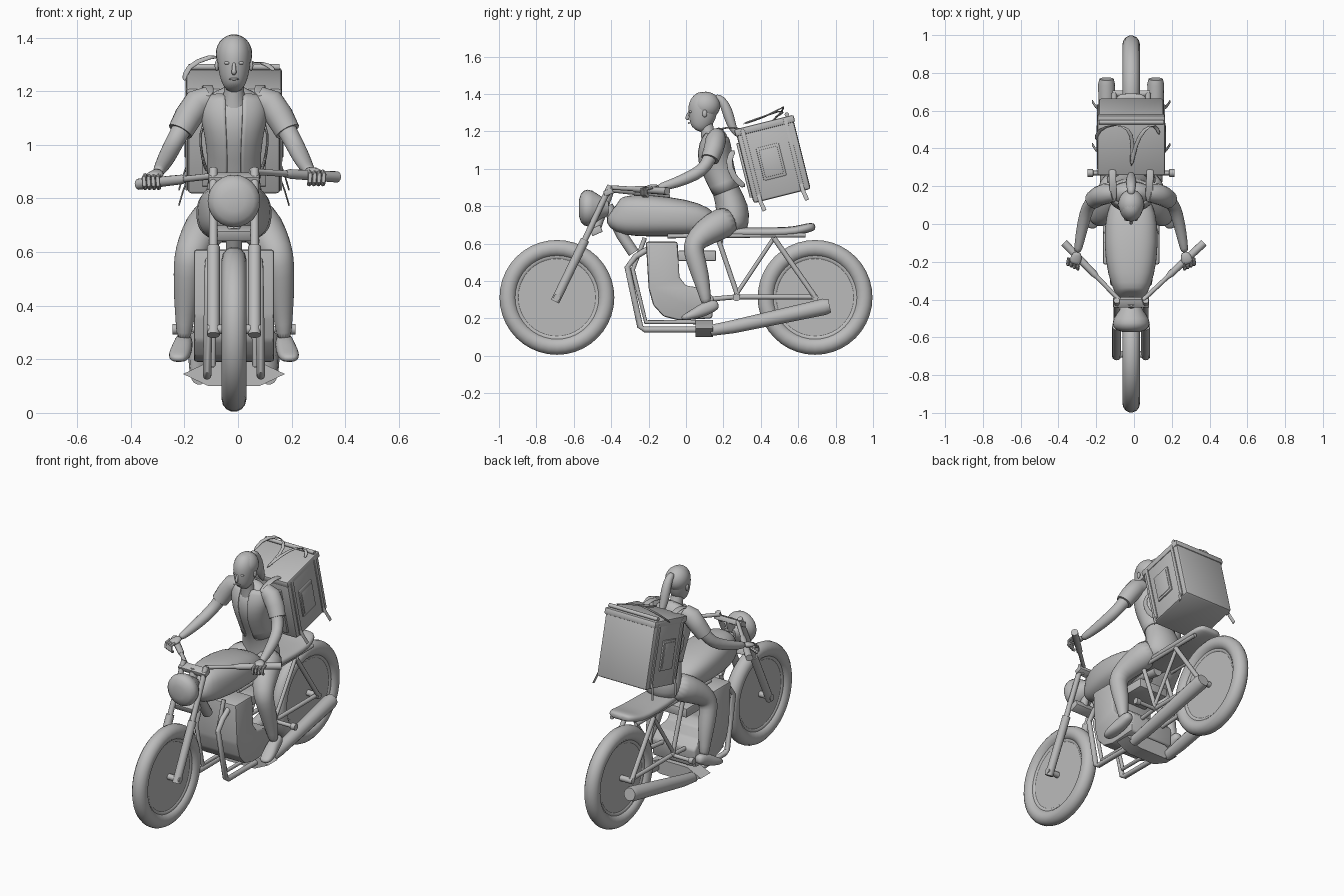
import bpy, bmesh, math
from mathutils import Vector, Matrix

CX = -0.015  # the bike's centre line sits slightly left of the bounding-box centre
grey = bpy.data.materials.new("plain grey")
grey.diffuse_color = (0.5, 0.5, 0.5, 1)


def finish(name, bm, sub=0, angle=40):
    me = bpy.data.meshes.new(name)
    bmesh.ops.recalc_face_normals(bm, faces=bm.faces)
    bm.to_mesh(me)
    bm.free()
    me.materials.append(grey)
    me.shade_smooth()
    if not sub:
        me.set_sharp_from_angle(angle=math.radians(angle))
    ob = bpy.data.objects.new(name, me)
    ob.location.x = CX
    bpy.context.collection.objects.link(ob)
    if sub:
        ob.modifiers.new("smooth", 'SUBSURF').levels = sub
        ob.modifiers["smooth"].render_levels = sub
    return ob


def sweep(pts, radii, n=12, power=2):
    """Rings of varying (side, depth) radius along a path."""
    pts = [Vector(p) for p in pts]
    if not isinstance(radii, list):
        radii = [radii] * len(pts)
    chord = pts[-1] - pts[0]
    ref = Vector((0, 0, 1)) if abs(chord.normalized().x) > 0.8 else Vector((1, 0, 0))
    bm, rings = bmesh.new(), []
    for i, p in enumerate(pts):
        a, b = pts[max(i - 1, 0)], pts[min(i + 1, len(pts) - 1)]
        t = (b - a).normalized()
        u = (ref - t * ref.dot(t)).normalized()
        v = t.cross(u)
        r = radii[i] if isinstance(radii[i], tuple) else (radii[i], radii[i])
        ring = []
        for k in range(n):
            c, s = math.cos(2 * math.pi * k / n), math.sin(2 * math.pi * k / n)
            c = math.copysign(abs(c) ** (2 / power), c)
            s = math.copysign(abs(s) ** (2 / power), s)
            ring.append(bm.verts.new(p + u * r[0] * c + v * r[1] * s))
        rings.append(ring)
    for A, B in zip(rings, rings[1:]):
        for k in range(n):
            bm.faces.new((A[k], A[(k + 1) % n], B[(k + 1) % n], B[k]))
    bm.faces.new(rings[0])
    bm.faces.new(rings[-1])
    return bm


def tube(name, pts, radii, n=12, power=2, sub=0):
    return finish(name, sweep(pts, radii, n, power), sub)


def box(name, loc, size, tilt=0, bevel=0.004):
    bm = bmesh.new()
    bmesh.ops.create_cube(bm, size=1)
    bm.transform(Matrix.Translation(loc) @ Matrix.Rotation(tilt, 4, 'X') @ Matrix.Diagonal((*size, 1)))
    bmesh.ops.bevel(bm, geom=bm.edges[:], offset=bevel, segments=2, affect='EDGES', profile=0.5)
    return finish(name, bm)


def ball(name, loc, size):
    bm = bmesh.new()
    bmesh.ops.create_uvsphere(bm, u_segments=24, v_segments=14, radius=1)
    bm.transform(Matrix.Translation(loc) @ Matrix.Diagonal((*size, 1)))
    return finish(name, bm, 0, 180)


def prism(name, profile, half, bevel):
    """Side profile (y, z) extruded across x."""
    bm = bmesh.new()
    f = bm.faces.new([bm.verts.new((-half, y, z)) for y, z in profile])
    new = bmesh.ops.extrude_face_region(bm, geom=[f])["geom"]
    bmesh.ops.translate(bm, vec=(2 * half, 0, 0), verts=[g for g in new if isinstance(g, bmesh.types.BMVert)])
    bmesh.ops.bevel(bm, geom=bm.edges[:], offset=bevel, segments=2, affect='EDGES', profile=0.5)
    return finish(name, bm)


def ring(name, loc, major, minor):
    bm = bmesh.new()
    loop = [bm.verts.new((minor * math.cos(a), major + minor * math.sin(a), 0))
            for a in (2 * math.pi * k / 14 for k in range(14))]
    edges = [bm.edges.new((loop[k], loop[(k + 1) % 14])) for k in range(14)]
    bmesh.ops.spin(bm, geom=loop + edges, cent=(0, 0, 0), axis=(1, 0, 0), angle=2 * math.pi, steps=40, use_merge=True)
    bmesh.ops.remove_doubles(bm, verts=bm.verts, dist=1e-5)
    bm.transform(Matrix.Translation(loc))
    return finish(name, bm)


# Wheels: tyre, rim and solid disc
for label, y in (("front", -0.69), ("rear", 0.69)):
    c = Vector((0, y, 0.312))
    ring(label + "_tyre", c, 0.262, 0.046)
    ring(label + "_rim", c, 0.222, 0.024)
    tube(label + "_disc", [c - Vector((0.018, 0, 0)), c + Vector((0.018, 0, 0))], 0.22, 40)
    tube(label + "_axle", [c - Vector((0.1, 0, 0)), c + Vector((0.1, 0, 0))], 0.018)

# Fork, handlebars and exhausts, one per side
for s in (-1, 1):
    tube("fork_lower", [(s * .077, -.70, .29), (s * .077, -.54, .62)], .024)
    tube("fork_upper", [(s * .077, -.55, .60), (s * .077, -.405, .91)], .016)
    end = Vector((.385 if s > 0 else -.355, -.10, .88 if s > 0 else .853))
    start = Vector((s * .065, -.40, .90 if s > 0 else .885))
    tube("handlebar", [(s * .06, -.42, .86), start, start.lerp(end, .5)], .012)
    tube("grip", [start.lerp(end, .4), start.lerp(end, .45), end], [.013, .018, .021])
    tube("exhaust_pipe", [(s * .09, -.18, .585), (s * .095, -.27, .53), (s * .095, -.313, .475), (s * .1, -.245, .155),
                          (s * .1, -.22, .14), (s * .1, .08, .14)], .016)
    tube("muffler", [(s * .13, .13, .135), (s * .13, .25, .155), (s * .13, .74, .262), (s * .13, .768, .268)],
         [.03, .036, .045, .038], 14)
    # Frame tubes
    tube("cradle", [(s * .07, -.22, .63), (s * .075, -.285, .46), (s * .08, -.215, .18), (s * .08, .12, .18)], .012)
    tube("seat_rail", [(s * .085, -.1, .64), (s * .085, .64, .645)], .012)
    tube("shock", [(s * .09, .47, .63), (s * .09, .69, .315)], .014)
    tube("rear_brace", [(s * .085, .47, .63), (s * .085, .26, .315)], .011)
    tube("rear_upright", [(s * .085, .17, .63), (s * .085, .28, .31)], .013)
    tube("swing_arm", [(s * .075, .1, .30), (s * .08, .27, .315), (s * .08, .70, .315)], .013)
    tube("foot_peg", [(s * .08, .27, .312), (s * .2, .27, .312), (s * .202, .27, .312), (s * .23, .27, .312)],
         [.012, .012, .02, .02])

# Steering head and headlight
box("top_clamp", (0, -.415, .875), (.19, .05, .03), .4)
box("lower_clamp", (0, -.48, .67), (.15, .06, .04), .4)
tube("steering_stem", [(0, -.48, .68), (0, -.41, .88)], .025)
tube("headlight", [(0, y, .79) for y in (-.573, -.562, -.545, -.525, -.50, -.45, -.415)],
     [.04, .075, .093, .098, .092, .06, .04], 24)
tube("frame_neck", [(0, -.42, .80), (0, -.34, .64), (0, -.28, .55)], .03)
tube("backbone", [(0, -.40, .72), (0, .2, .63)], .03)

# Tank and seat
tube("fuel_tank", [(0, -.40, .775), (0, -.385, .76), (0, -.33, .75), (0, -.2, .75), (0, 0, .737), (0, .1, .72), (0, .17, .69)],
     [(.045, .05), (.075, .085), (.105, .108), (.14, .114), (.145, .10), (.115, .08), (.08, .045)], 24, 2.6, 1)
tube("seat", [(0, .08, .665), (0, .12, .662), (0, .35, .66), (0, .55, .66), (0, .62, .675), (0, .675, .69), (0, .692, .69)],
     [(.05, .015), (.085, .026), (.105, .026), (.105, .026), (.1, .026), (.08, .024), (.05, .014)], 20, 3, 1)

# Engine and collector box
prism("engine", [(-.215, .61), (-.045, .61), (-.035, .42), (0, .375), (.10, .36), (.15, .31), (.14, .2),
                 (-.04, .19), (-.12, .21), (-.175, .27), (-.2, .36)], .15, .012)
box("rear_engine_block", (0, .06, .535), (.2, .2, .055))
tube("collector_box", [(0, .05, .145), (0, .145, .145)], [(.19, .052)] * 2, 6)

# Rider: hips, torso and open jacket
path = [(0, .25, .65), (0, .25, .71), (0, .25, .79), (0, .215, .88), (0, .18, .97), (0, .15, 1.06),
        (0, .155, 1.13), (0, .165, 1.18), (0, .14, 1.21)]
size = [(.09, .07), (.125, .09), (.115, .09), (.092, .07), (.09, .078), (.105, .09), (.125, .082), (.105, .058), (.045, .04)]
tube("torso", path, size, 20, 2, 1)
bm = sweep(path[3:8], [(a + .01, b + .008) for a, b in size[3:8]], 24)
cut = [f for f in bm.faces if len(f.verts) > 4 or (abs(f.calc_center_median().x) < .03 and f.calc_center_median().y < .15)]
bmesh.ops.delete(bm, geom=cut, context='FACES')
jacket = finish("jacket", bm, 1)
jacket.modifiers.new("thickness", 'SOLIDIFY').thickness = 0.006

# Head, face and hair
tube("neck", [(0, .13, 1.15), (0, .115, 1.20), (0, .10, 1.27)], [.05, .037, .037], 14)
tube("head", [(0, .055, 1.205), (0, .068, 1.225), (0, .083, 1.26), (0, .09, 1.31), (0, .095, 1.35), (0, .095, 1.39), (0, .095, 1.412)],
     [(.025, .028), (.043, .053), (.056, .07), (.063, .08), (.064, .08), (.05, .06), (.02, .025)], 20, 2, 1)
tube("nose", [(0, .02, 1.31), (0, .008, 1.285), (0, .002, 1.27), (0, .015, 1.262)], [.006, .008, .011, .008], 8, 2, 1)
tube("lips", [(-.02, .022, 1.245), (0, .012, 1.245), (.02, .022, 1.245)], [.002, .007, .002], 8, 2, 1)
ball("hair", (0, .105, 1.338), (.068, .078, .074))
tube("ponytail", [(0, .15, 1.385), (0, .19, 1.375), (0, .222, 1.31), (0, .24, 1.24), (0, .265, 1.19), (0, .28, 1.17)],
     [.018, .024, .03, .027, .016, .005], 12, 2, 1)

# Rider's limbs
for s in (-1, 1):
    ball("ear", (s * .064, .1, 1.295), (.008, .013, .02))
    ball("eye", (s * .025, .026, 1.305), (.012, .01, .007))
    tube("leg", [(s * .06, .26, .74), (s * .11, .14, .685), (s * .15, .06, .625), (s * .167, .035, .58), (s * .174, .05, .52),
                 (s * .178, .08, .42), (s * .185, .10, .33), (s * .187, .11, .27)],
         [.09, .082, .065, .058, .053, .047, .032, .028], 16, 2, 1)
    tube("shoe", [(s * .185, .175, .275), (s * .187, .15, .27), (s * .19, .10, .25), (s * .2, .05, .225), (s * .208, 0, .207), (s * .21, -.025, .2)],
         [(.02, .02), (.033, .032), (.037, .038), (.042, .03), (.038, .02), (.02, .01)], 14, 2.4, 1)
    tube("arm", [(s * .12, .165, 1.165), (s * .165, .15, 1.115), (s * .2, .125, 1.05), (s * .232, .09, .99),
                 (s * .255, 0, .945), (s * .275, -.1, .91), (s * .285, -.155, .897)],
         [.045, .045, .036, .035, .033, .025, .02], 14, 2, 1)
    tube("sleeve", [(s * .09, .165, 1.175), (s * .135, .16, 1.155), (s * .17, .148, 1.105), (s * .2, .128, 1.05)],
         [.045, .055, .053, .048], 16, 2, 0)
    bar_z = .882 if s > 0 else .868
    tube("hand", [(s * .283, -.145, .9), (s * .29, -.18, bar_z + .022), (s * .303, -.215, bar_z + .015)],
         [(.018, .016), (.033, .016), (.032, .012)], 12, 2, 1)
    for k in range(4):
        p = Vector((s * (.28 + .017 * k), -.195 + .012 * abs(k - 3) - .02 * (3 - k), bar_z))
        tube("finger", [p + Vector(o) for o in ((0, .015, .018), (s * .005, -.018, .008), (s * .003, -.02, -.02), (0, -.005, -.03))],
             .0085, 8)

# Delivery backpack, tilted back with the rider
TILT = math.radians(14)


def at(x, y, z):
    return Vector((0, .465, 1.05)) + Matrix.Rotation(TILT, 3, 'X') @ Vector((x, y, z))


box("delivery_box", at(0, 0, 0), (.345, .315, .405), TILT, .014)
box("box_lid", at(0, 0, .185), (.357, .328, .04), TILT, .01)
box("front_pocket", at(0, -.16, -.02), (.24, .02, .3), TILT)
for s in (-1, 1):
    box("side_pocket", at(s * .175, -.012, -.01), (.012, .125, .18), TILT)
    box("side_window", at(s * .18, -.012, -.01), (.008, .1, .15), TILT, .002)
    for y in (-.12, .115):
        box("side_strap", at(s * .176, y, 0), (.008, .022, .39), TILT, .002)
        tube("hanging_strap", [at(s * .176, y, -.16), at(s * .19, y, -.2), at(s * .205, y + .01, -.255)], [(.003, .011)] * 3, 8)
    tube("shoulder_strap", [(s * .1, .33, 1.2), (s * .1, .25, 1.225), (s * .095, .18, 1.215), (s * .095, .11, 1.18)],
         [(.02, .005)] * 4, 10, 3, 1)
    tube("lower_strap", [(s * .1, .26, 1.1), (s * .13, .22, 1.05), (s * .12, .25, .95), (s * .1, .32, .9)],
         [(.005, .018)] * 4, 10, 3, 1)
tube("top_strap_left", [(-.185, .44, 1.235), (-.18, .50, 1.29), (-.09, .53, 1.335), (-.01, .51, 1.325), (.012, .43, 1.28), (0, .3, 1.235)],
     [(.012, .005)] * 6, 8, 2, 1)
tube("top_strap_right", [(.15, .47, 1.275), (.13, .53, 1.3), (.07, .51, 1.315), (.02, .42, 1.28), (0, .30, 1.24)],
     [(.012, .005)] * 5, 8, 2, 1)
tube("rolled_flap", [at(-.17, .13, .215), at(.17, .13, .215)], .012)
